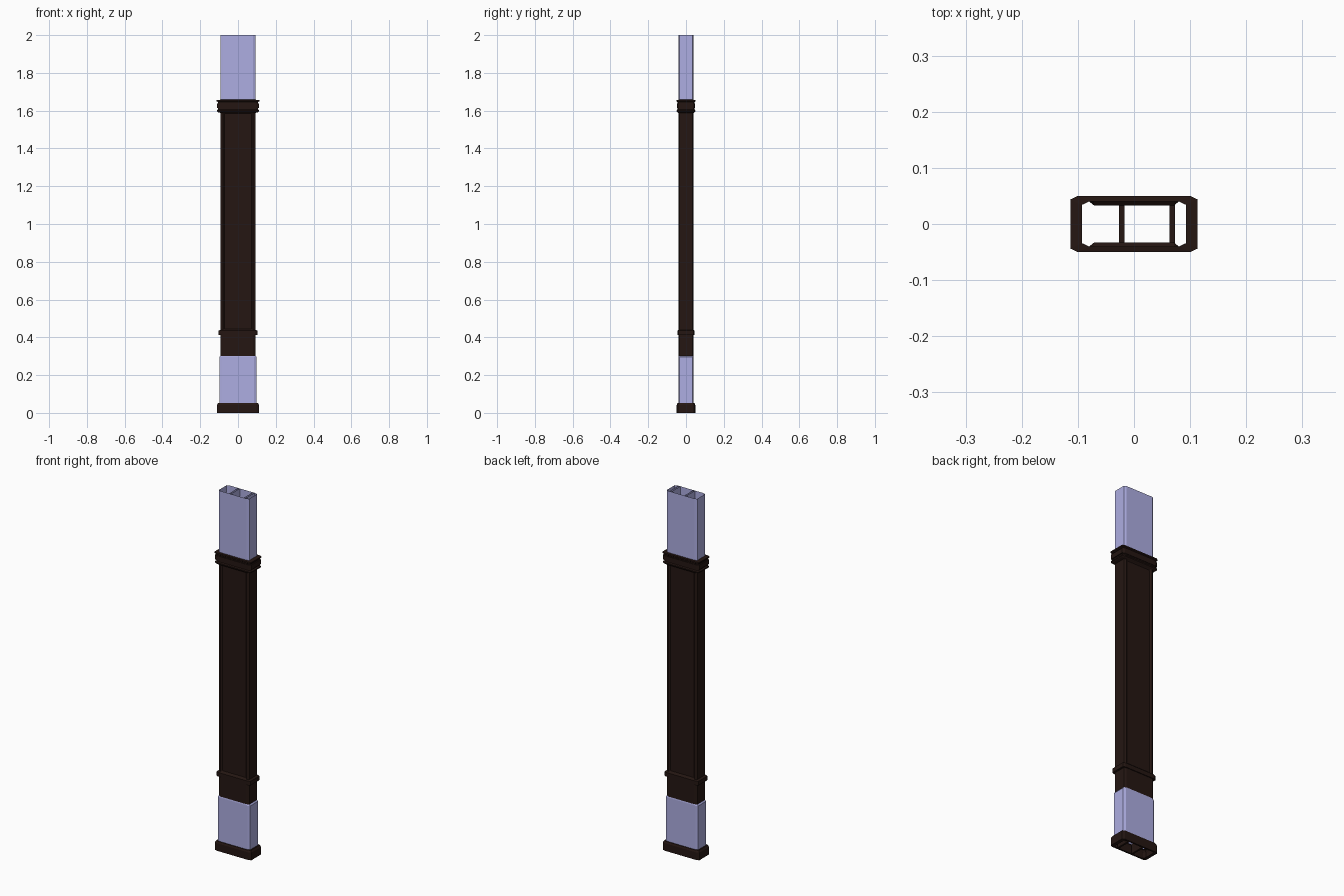
import bpy, bmesh

if "Cube" in bpy.data.objects:
    bpy.data.objects.remove(bpy.data.objects["Cube"])


def material(name, color):
    m = bpy.data.materials.new(name)
    m.diffuse_color = color
    m.use_nodes = True
    m.node_tree.nodes["Principled BSDF"].inputs["Base Color"].default_value = m.diffuse_color
    return m


DARK = material("dark_bronze", (0.018, 0.008, 0.006, 1))
PALE = material("pale_blue_panel", (0.42, 0.42, 0.76, 1))


def finish(name, bm, mat, normals=True):
    if normals:
        bmesh.ops.recalc_face_normals(bm, faces=bm.faces)
    me = bpy.data.meshes.new(name)
    bm.to_mesh(me)
    bm.free()
    me.materials.append(mat)
    ob = bpy.data.objects.new(name, me)
    bpy.context.collection.objects.link(ob)
    return ob


def section(hx, hy, recess=0.0):
    """Chamfered rectangle with optional recessed long faces, 12 points."""
    q = [(hx, hy - 0.006), (hx - 0.013, hy), (hx - 0.022, hy - recess)]
    half = q + [(-x, y) for x, y in reversed(q)]
    return half + [(-x, -y) for x, y in half]


def loft(name, levels, mat):
    """Skin a stack of (z, half width, half depth, recess) sections."""
    bm = bmesh.new()
    rings = [[bm.verts.new((x, y, z)) for x, y in section(hx, hy, r)]
             for z, hx, hy, r in levels]
    for a, b in zip(rings, rings[1:]):
        for i in range(12):
            j = (i + 1) % 12
            # faces point outward for an upward stack
            bm.faces.new((a[i], a[j], b[j], b[i]))
    return finish(name, bm, mat, False)


def divider(name, x, hy, z0, z1, mat, capped):
    """Internal web: two side sheets, plus end caps when capped."""
    bm = bmesh.new()
    bmesh.ops.create_cube(bm, size=1)
    for v in bm.verts:
        v.co = (x + v.co.x * 0.01, v.co.y * 2 * hy, z0 + (v.co.z + 0.5) * (z1 - z0))
    if not capped:
        drop = [f for f in bm.faces if abs(f.normal.x) < 0.5]
        bmesh.ops.delete(bm, geom=drop, context='FACES')
    return finish(name, bm, mat, capped)


S = (0.093, 0.040)   # shaft half sizes
# Base plinth with open underside
loft("base_plinth", [(0, *S, 0), (0, 0.112, 0.049, 0), (0.042, 0.112, 0.049, 0),
                     (0.052, 0.106, 0.045, 0), (0.052, *S, 0)], DARK)

# Lower pale sleeve
loft("lower_sleeve", [(0.052, 0.099, 0.041, 0), (0.295, 0.099, 0.041, 0),
                      (0.302, 0.093, 0.040, 0)], PALE)

# Plain neck below the middle band
loft("lower_neck", [(0.30, *S, 0), (0.415, *S, 0)], DARK)

# Middle band
loft("middle_band", [(0.412, *S, 0), (0.412, 0.104, 0.045, 0),
                     (0.435, 0.104, 0.045, 0), (0.440, *S, 0)], DARK)

# Main shaft with recessed front and back panels
loft("shaft", [(0.438, *S, 0), (0.445, *S, 0.007), (1.585, *S, 0.007),
               (1.592, *S, 0)], DARK)

# Capital mouldings
loft("capital", [(1.588, *S, 0), (1.592, 0.106, 0.045, 0), (1.596, 0.112, 0.049, 0),
                 (1.602, 0.112, 0.049, 0), (1.607, 0.105, 0.045, 0),
                 (1.613, 0.105, 0.045, 0), (1.613, 0.111, 0.048, 0),
                 (1.639, 0.111, 0.048, 0), (1.639, 0.105, 0.045, 0),
                 (1.645, 0.105, 0.045, 0), (1.649, 0.113, 0.050, 0),
                 (1.656, 0.113, 0.050, 0), (1.658, *S, 0)], DARK)

# Upper pale sleeve, open at the top
loft("upper_sleeve", [(1.655, *S, 0), (2.0, *S, 0)], PALE)

# Internal webs running the whole height
for side, x in (("left", -0.022), ("right", 0.068)):
    divider(side + "_base_web", x, 0.040, 0, 0.052, DARK, True)
    divider(side + "_lower_web", x, 0.040, 0.052, 0.30, PALE, False)
    divider(side + "_shaft_web", x, 0.033, 0.30, 1.655, DARK, True)
    divider(side + "_upper_web", x, 0.040, 1.655, 2.0, PALE, False)
